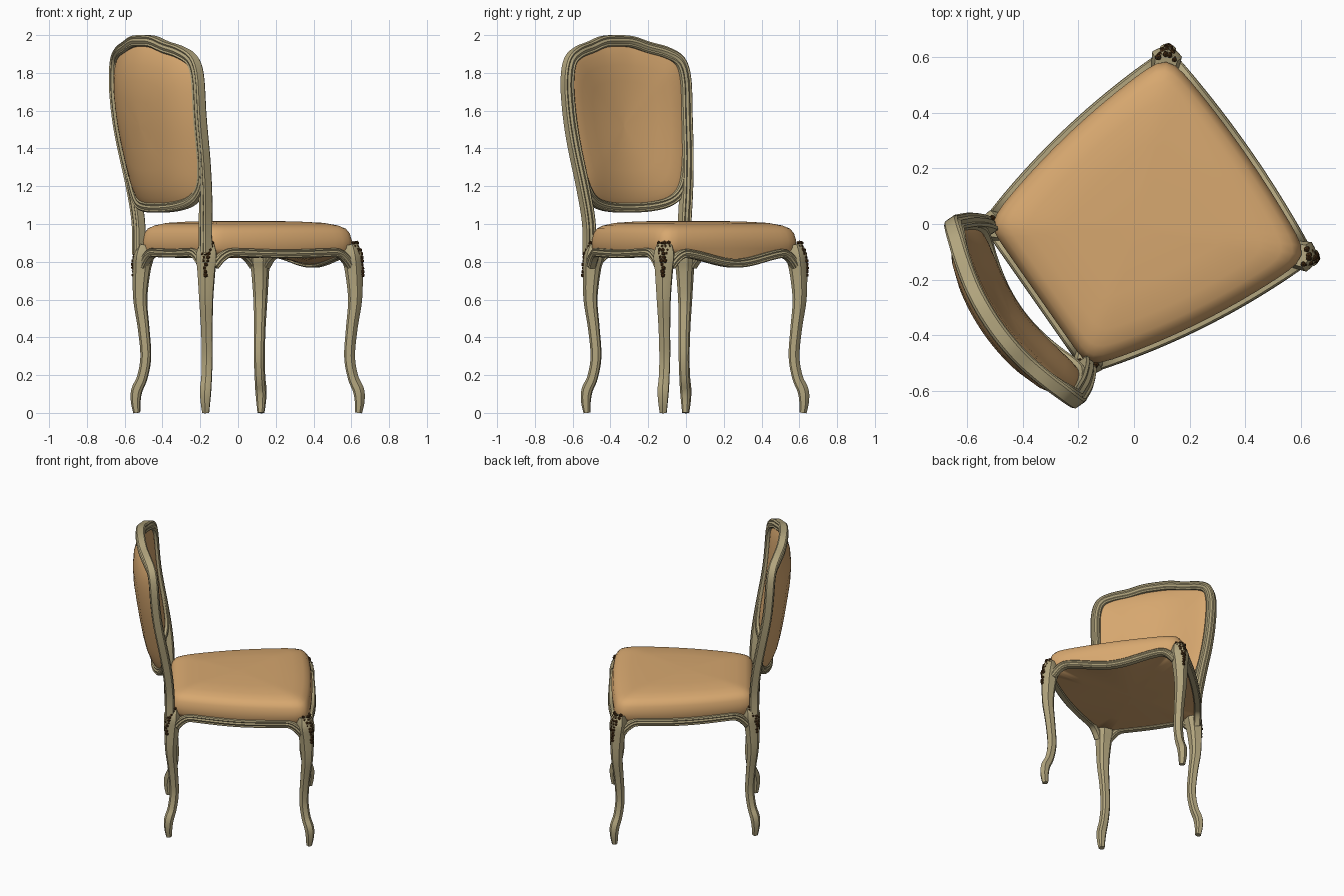
import bpy, bmesh, math, random
from mathutils import Vector, Matrix

if "Cube" in bpy.data.objects:
    bpy.data.objects.remove(bpy.data.objects["Cube"])
random.seed(4)
# The chair is modelled facing +x, then turned into place
PLACE = Matrix.Rotation(math.radians(35), 4, 'Z') @ Matrix.Translation((0, -0.013, 0))
UP = Vector((0, 0, 1))


def material(name, rgb):
    m = bpy.data.materials.new(name)
    m.use_nodes = True
    m.diffuse_color = (*rgb, 1)
    m.node_tree.nodes["Principled BSDF"].inputs["Base Color"].default_value = (*rgb, 1)
    return m


FABRIC = material("tan upholstery", (0.68, 0.39, 0.16))
WOOD = material("pale painted wood", (0.45, 0.38, 0.21))
CARVING = material("dark bronze carving", (0.07, 0.03, 0.008))


def finish(bm, name, mat, angle=40):
    bmesh.ops.recalc_face_normals(bm, faces=bm.faces)
    bmesh.ops.transform(bm, matrix=PLACE, verts=bm.verts)
    mesh = bpy.data.meshes.new(name)
    bm.to_mesh(mesh)
    bm.free()
    mesh.materials.append(mat)
    mesh.shade_smooth()
    mesh.set_sharp_from_angle(angle=math.radians(angle))
    bpy.context.collection.objects.link(bpy.data.objects.new(name, mesh))


def spline(pts, steps, closed=False):
    """Smooth curve through the points."""
    p = [Vector(q) for q in pts]
    n, out = len(p), []
    at = (lambda i: p[i % n]) if closed else (lambda i: p[max(0, min(n - 1, i))])
    for i in range(n if closed else n - 1):
        a, b, c, d = (at(i + k) for k in (-1, 0, 1, 2))
        for s in range(steps):
            t = s / steps
            out.append(0.5 * (2 * b + (c - a) * t + (2 * a - 5 * b + 4 * c - d) * t * t
                              + (3 * b - a - 3 * c + d) * t ** 3))
    return out if closed else out + [p[-1]]


def bridge(bm, rings):
    for r, q in zip(rings, rings[1:]):
        for i in range(len(r)):
            j = (i + 1) % len(r)
            bm.faces.new((r[i], r[j], q[j], q[i]))


def sweep(name, path, section, facing, sizes):
    """Carry a section along a path; its first axis follows the facing vector."""
    bm, rings = bmesh.new(), []
    for i, p in enumerate(path):
        t = (path[min(i + 1, len(path) - 1)] - path[max(i - 1, 0)]).normalized()
        side = t.cross(facing).normalized()
        n = side.cross(t)
        rings.append([bm.verts.new(p + (n * a + side * b) * sizes[i]) for a, b in section])
    bridge(bm, rings)
    bm.faces.new(rings[0])
    bm.faces.new(rings[-1])
    finish(bm, name, WOOD)


# Moulded section: a raised bead between two grooves, the same on both faces
HALF = [(0.34, -0.5), (0.48, -0.36), (0.4, -0.22), (0.52, 0), (0.4, 0.22), (0.48, 0.36), (0.34, 0.5)]
MOULD = HALF + [(-a, -b) for a, b in HALF]
# Leg section: soft square with a front ridge
LEG = [(0.5, 0), (0.36, 0.32), (0.22, 0.5), (-0.3, 0.46), (-0.5, 0.26),
       (-0.5, -0.26), (-0.3, -0.46), (0.22, -0.5), (0.36, -0.32)]

# Cabriole legs: outward offset, height, width
LEG_LINE = spline([(0, 0, 0.036), (0.006, 0.06, 0.05), (0, 0.12, 0.058), (-0.03, 0.19, 0.055),
                   (-0.048, 0.3, 0.056), (-0.036, 0.45, 0.06), (-0.018, 0.6, 0.072),
                   (-0.024, 0.75, 0.092), (-0.034, 0.83, 0.108), (-0.045, 0.89, 0.08)], 5)
FEET = {"front_left": (0.455, 0.452), "front_right": (0.455, -0.452),
        "back_left": (-0.441, 0.319), "back_right": (-0.441, -0.319)}
for corner, (x, y) in FEET.items():
    out = Vector((math.copysign(1, x), math.copysign(1, y), 0)).normalized()
    foot = Vector((x, y, 0))
    sweep(corner + "_leg", [foot + out * o + UP * z for o, z, w in LEG_LINE],
          LEG, out, [w for o, z, w in LEG_LINE])
    # Carved cluster on the knee, narrowing downward
    bm = bmesh.new()
    across = UP.cross(out)
    for row in range(10):
        z = 0.9 - row * 0.019
        o, _, w = min(LEG_LINE, key=lambda q: abs(q[1] - z))
        count = max(1, 4 - row // 2)
        for k in range(count):
            shift = (k - (count - 1) / 2) * 0.018 + random.uniform(-0.004, 0.004)
            pos = foot + out * (o + w * 0.48 - abs(shift) * 0.6) + across * shift + UP * z
            bmesh.ops.create_icosphere(bm, subdivisions=1, radius=random.uniform(0.009, 0.014),
                                       matrix=Matrix.Translation(pos))
    finish(bm, corner + "_knee_carving", CARVING, 20)

# Seat rails: start, end, outward bow, dip of the lower edge
FL, FR, BL, BR = (Vector(c) for c in ((0.447, 0.443, 0), (0.447, -0.443, 0),
                                      (-0.43, 0.315, 0), (-0.43, -0.315, 0)))
RAILS = [("front_rail", FR, FL, 0.026, 0.058), ("left_rail", FL, BL, 0.036, 0.008),
         ("back_rail", BL, BR, 0.0, 0.005), ("right_rail", BR, FR, 0.036, 0.008)]


def rail_point(a, b, bow, dip, t):
    out = (b - a).cross(UP).normalized()
    return a.lerp(b, t) + out * bow * 4 * t * (1 - t) + UP * (0.85 - dip * math.sin(math.pi * t) ** 3)


outline = []
for name, a, b, bow, dip in RAILS:
    length = (b - a).length
    path = []
    for i in range(41):
        t = 0.04 / length + (1 - 0.08 / length) * i / 40
        near = min(t, 1 - t) * length
        path.append(rail_point(a, b, bow, dip, t) - UP * 0.14 * max(0, 1 - near / 0.14) ** 2)
    sweep(name, path, MOULD, (b - a).cross(UP).normalized(), [0.046] * len(path))
    outline += [rail_point(a, b, bow, dip, i / 20) for i in range(20)]

# Seat cushion: rounded outline that follows the rails and domes at the top
for _ in range(3):
    n = len(outline)
    outline = [(outline[i - 1] + outline[i] * 2 + outline[(i + 1) % n]) / 4 for i in range(n)]
bm, rings = bmesh.new(), []
for scale, z in [(0.02, 0.82), (0.6, 0.825), (0.97, None), (1.0, 0.87), (1.005, 0.91), (0.985, 0.95),
                 (0.95, 0.975), (0.88, 0.992), (0.75, 1.006), (0.5, 1.014), (0.02, 1.017)]:
    rings.append([bm.verts.new((p.x * scale, p.y * scale, p.z - 0.01 if z is None else z))
                  for p in outline])
bridge(bm, rings)
bm.faces.new(rings[0])
bm.faces.new(rings[-1])
finish(bm, "seat_cushion", FABRIC, 60)


# Backrest surface: raked and bowed backward in the middle
def ease(t):
    t = max(0, min(1, t))
    return t * t * (3 - 2 * t)


def back_point(y, z, push=0):
    half = 0.305 + 0.075 * ease((z - 0.9) / 0.7)
    bow = 0.088 * max(0, 1 - (y / half) ** 2)
    return Vector((-0.435 - 0.1 * ease((z - 0.95) / 0.85) - bow + push, y, z))


def mirrored(half):
    """Half profile ending on the centre line, continued on the other side."""
    return half + [(-y, z) for y, z in half[-2::-1]]


STILE = [(0.308, 0.84), (0.309, 1.0), (0.335, 1.2), (0.362, 1.4), (0.377, 1.6), (0.379, 1.76),
         (0.352, 1.86), (0.28, 1.908), (0.18, 1.936), (0.09, 1.964), (0, 1.97)]
LOWER = [(0.364, 1.45), (0.342, 1.3), (0.31, 1.19), (0.25, 1.125), (0.15, 1.094), (0, 1.085)]
FORWARD = Vector((1, 0, 0))
for name, half, size in (("back_frame", STILE, 0.06), ("back_lower_rail", LOWER, 0.05)):
    path = [back_point(q.x, q.y) for q in spline([(y, z, 0) for y, z in mirrored(half)], 6)]
    sweep(name, path, MOULD, FORWARD, [size] * len(path))

# Padded panel filling the frame, swelling on both faces
top = [(y, z - 0.02 * (y * y < 0.02)) for y, z in STILE[4:]]
loop = mirrored(top) + [(-y, z) for y, z in LOWER] + LOWER[-2::-1]
loop = spline([(y, z, 0) for y, z in loop], 3, closed=True)
bm, rings = bmesh.new(), []
SCALES = (0.02, 0.3, 0.55, 0.75, 0.88, 0.95, 0.985)
for depth, scales in ((0.045, SCALES), (-0.05, SCALES[::-1])):
    for s in scales:
        rings.append([bm.verts.new(back_point(q.x * s, 1.52 + (q.y - 1.52) * s, depth * (1 - s ** 6)))
                      for q in loop])
bridge(bm, rings)
bm.faces.new(rings[0])
bm.faces.new(rings[-1])
finish(bm, "back_panel", FABRIC, 60)
